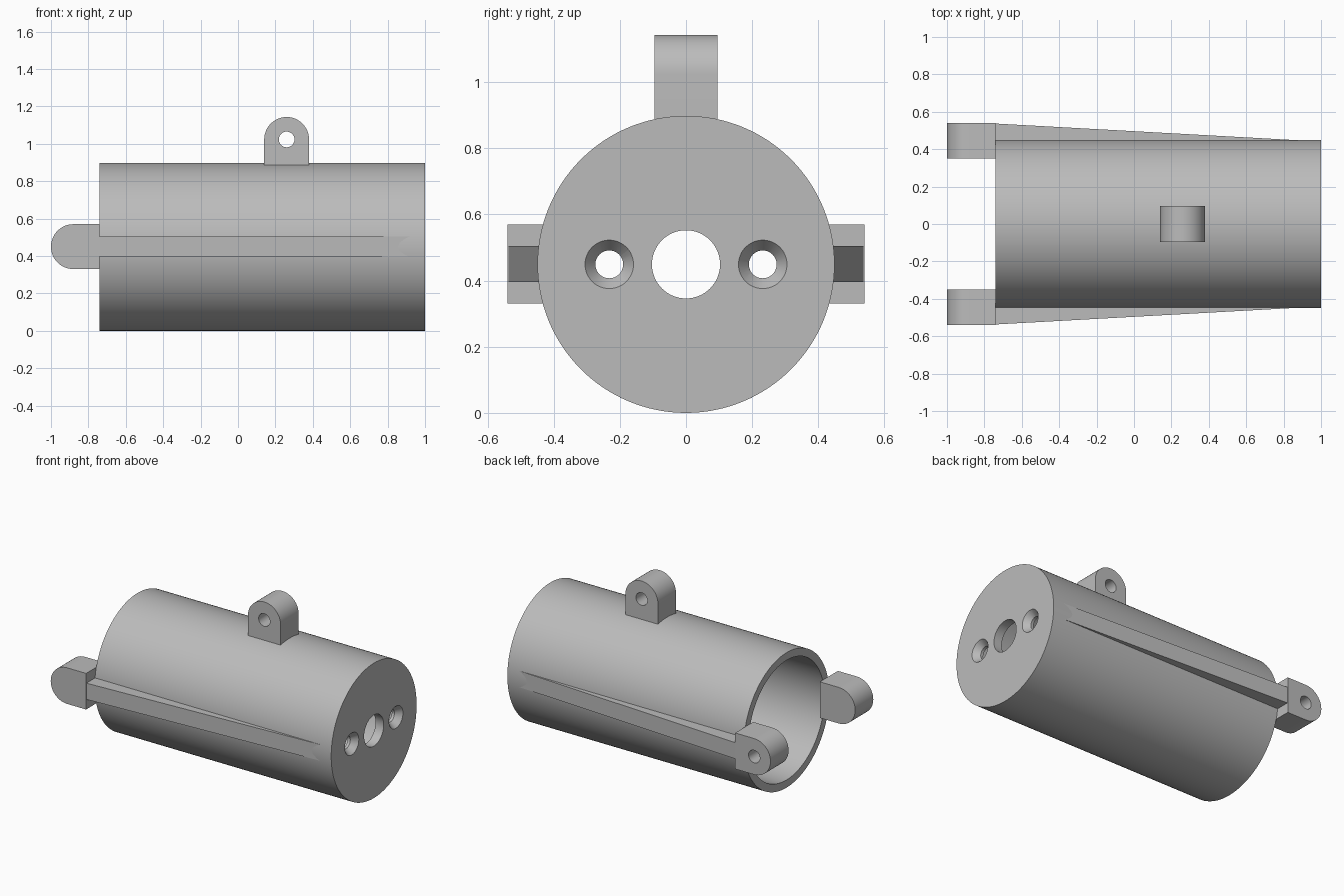
import bpy, bmesh, math
from mathutils import Matrix, Vector

if "Cube" in bpy.data.objects:
    bpy.data.objects.remove(bpy.data.objects["Cube"], do_unlink=True)

AXIS_Z, RADIUS, BORE = 0.449, 0.449, 0.398
BACK, FRONT, CAP = -0.74, 1.0, 0.06
LUG_R, PIN_R = 0.12, 0.042

grey = bpy.data.materials.new("plain grey")
grey.use_nodes = True
colour = (0.5, 0.5, 0.5, 1)
grey.diffuse_color = colour
grey.node_tree.nodes["Principled BSDF"].inputs["Base Color"].default_value = colour


def finish(name, bm):
    bmesh.ops.recalc_face_normals(bm, faces=bm.faces)
    mesh = bpy.data.meshes.new(name)
    bm.to_mesh(mesh)
    bm.free()
    mesh.materials.append(grey)
    obj = bpy.data.objects.new(name, mesh)
    bpy.context.collection.objects.link(obj)
    return obj


def rod(name, start, end, r1, r2=None, sides=48):
    """Cylinder or cone running from start to end."""
    start, end = Vector(start), Vector(end)
    axis = end - start
    place = Matrix.Translation((start + end) / 2) @ axis.to_track_quat("Z", "Y").to_matrix().to_4x4()
    bm = bmesh.new()
    bmesh.ops.create_cone(bm, cap_ends=True, segments=sides, radius1=r1,
                          radius2=r1 if r2 is None else r2, depth=axis.length, matrix=place)
    return finish(name, bm)


def prism(name, points, offset):
    """Extrude a flat outline along offset."""
    bm = bmesh.new()
    face = bm.faces.new([bm.verts.new(p) for p in points])
    extruded = bmesh.ops.extrude_face_region(bm, geom=[face])["geom"]
    bmesh.ops.translate(bm, vec=offset, verts=[v for v in extruded if isinstance(v, bmesh.types.BMVert)])
    return finish(name, bm)


def cut(obj, cutters):
    """Subtract the cutters, bake the result and remove them."""
    for c in cutters:
        mod = obj.modifiers.new("cut", "BOOLEAN")
        mod.operation, mod.solver, mod.object = "DIFFERENCE", "EXACT", c
    graph = bpy.context.evaluated_depsgraph_get()
    baked = bpy.data.meshes.new_from_object(obj.evaluated_get(graph))
    obj.modifiers.clear()
    obj.data = baked
    for c in cutters:
        bpy.data.objects.remove(c, do_unlink=True)


def smooth(obj):
    bpy.ops.object.select_all(action="DESELECT")
    obj.select_set(True)
    bpy.context.view_layer.objects.active = obj
    bpy.ops.object.shade_smooth_by_angle(angle=math.radians(30))


def lug(name, cx, cz, y0, y1, reach, turn):
    """Eyelet with a rounded end; turn is the direction of the round end."""
    def at(along, across):
        c, s = math.cos(turn), math.sin(turn)
        return (cx + along * c - across * s, y0, cz + along * s + across * c)
    arc = [math.pi * (i / 24 - 0.5) for i in range(25)]
    outline = [at(LUG_R * math.cos(a), LUG_R * math.sin(a)) for a in arc]
    outline += [at(-reach, LUG_R), at(-reach, -LUG_R)]
    obj = prism(name, outline, (0, y1 - y0, 0))
    cut(obj, [rod("pin_cutter", (cx, y0 - 0.1, cz), (cx, y1 + 0.1, cz), PIN_R, sides=32)])
    smooth(obj)


# Hollow tube with a closed end, a centre hole and two countersunk screw holes
body = rod("tube_body", (BACK, 0, AXIS_Z), (FRONT, 0, AXIS_Z), RADIUS, sides=128)
cutters = [rod("bore", (BACK - 0.1, 0, AXIS_Z), (FRONT - CAP, 0, AXIS_Z), BORE, sides=128),
           rod("centre_hole", (FRONT - 0.2, 0, AXIS_Z), (FRONT + 0.1, 0, AXIS_Z), 0.103, sides=64)]
for y in (-0.232, 0.232):
    cutters.append(rod("screw_hole", (FRONT - 0.2, y, AXIS_Z), (FRONT + 0.1, y, AXIS_Z), PIN_R))
    cutters.append(rod("countersink", (FRONT - 0.042, y, AXIS_Z), (FRONT + 0.01, y, AXIS_Z), PIN_R - 0.001, 0.081))
cut(body, cutters)
smooth(body)

# Top eyelet
lug("top_lug", 0.26, 1.023, -0.095, 0.095, 0.163, math.pi / 2)

# Side eyelets and the tapering ribs that carry them
for side, s in (("left", -1), ("right", 1)):
    lug(side + "_lug", -0.88, 0.45, s * 0.35, s * 0.54, 0.14, math.pi)
    z = 0.396
    prism(side + "_rib", [(BACK, s * 0.41, z), (BACK, s * 0.537, z),
                          (FRONT, s * 0.441, z), (FRONT, s * 0.41, z)], (0, 0, 0.108))
